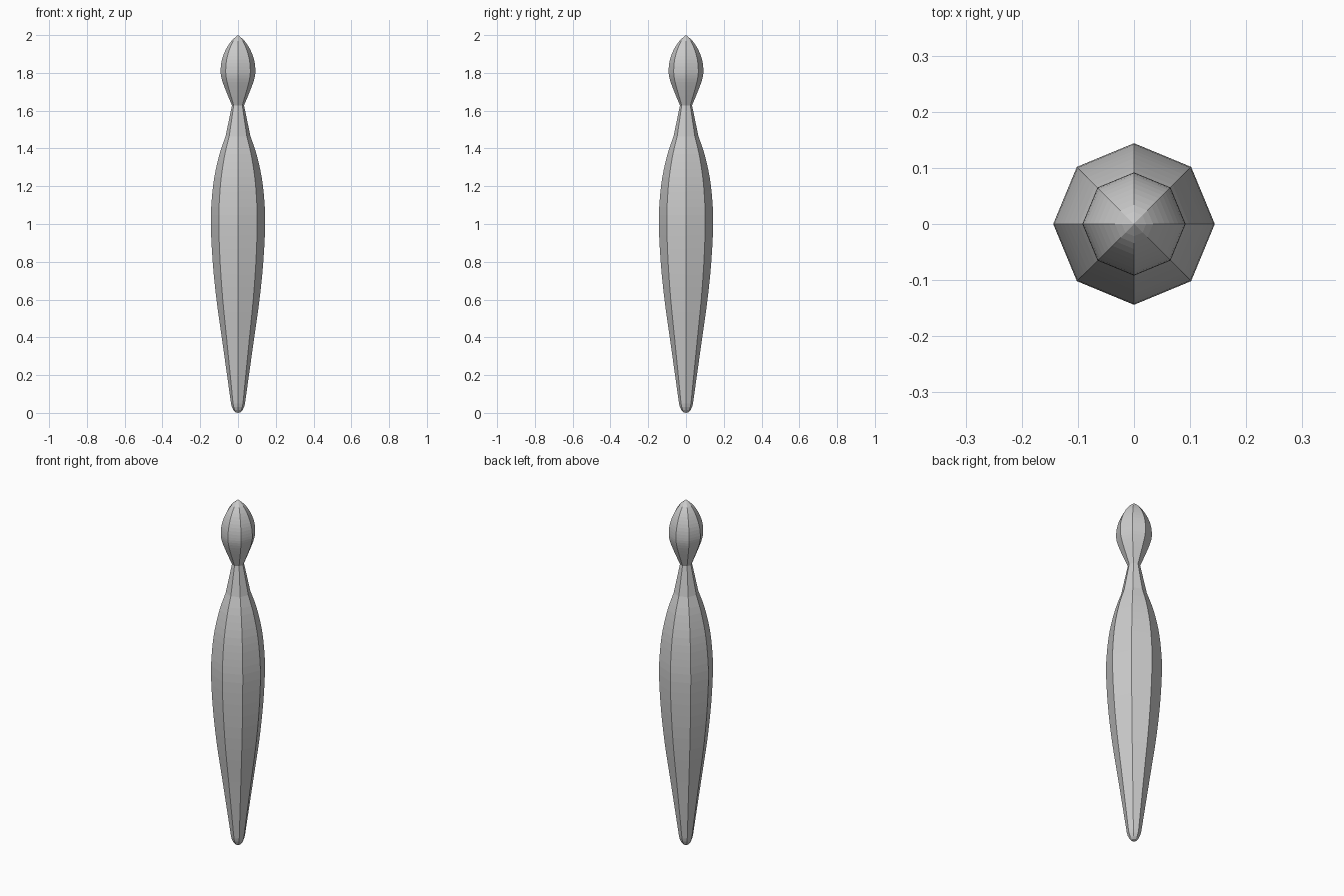
import bpy, bmesh
from math import cos, sin, pi

if "Cube" in bpy.data.objects:
    bpy.data.objects.remove(bpy.data.objects["Cube"])

SIDES = 8


def smooth_profile(pts, steps=3):
    """Catmull-Rom refinement of (radius, height) points."""
    p = [pts[0]] + pts + [pts[-1]]
    out = []
    for a, b, c, d in zip(p, p[1:], p[2:], p[3:]):
        for i in range(steps):
            t = i / steps
            out.append(tuple(max(0.0, 0.5 * (2*q + (r-o)*t + (2*o-5*q+4*r-s)*t*t + (3*q-o-3*r+s)*t**3))
                             for o, q, r, s in zip(a, b, c, d)))
    return out + [pts[-1]]


def lathe(name, profile):
    """Octagonal turned part, closed at both ends."""
    bm = bmesh.new()
    rings = []
    for r, z in profile:
        if r < 1e-4:
            rings.append([bm.verts.new((0, 0, z))] * SIDES)
        else:
            rings.append([bm.verts.new((r*cos(2*pi*k/SIDES), r*sin(2*pi*k/SIDES), z)) for k in range(SIDES)])
    for lo, hi in zip(rings, rings[1:]):
        for k in range(SIDES):
            n = (k + 1) % SIDES
            bm.faces.new(list(dict.fromkeys((lo[k], lo[n], hi[n], hi[k]))))
    for ring in (rings[0], rings[-1]):
        if ring[0] is not ring[1]:
            bm.faces.new(ring)
    bmesh.ops.recalc_face_normals(bm, faces=bm.faces)
    mesh = bpy.data.meshes.new(name)
    bm.to_mesh(mesh)
    bm.free()
    obj = bpy.data.objects.new(name, mesh)
    bpy.context.collection.objects.link(obj)
    return obj


# Tapered shaft with rounded foot
foot = [(0, 0), (0.013, 0.003), (0.024, 0.014), (0.032, 0.031)]
shaft = smooth_profile([(0.037, 0.05), (0.058, 0.2), (0.086, 0.4), (0.114, 0.6), (0.134, 0.8),
                        (0.144, 1.0), (0.139, 1.13), (0.125, 1.25), (0.098, 1.37), (0.066, 1.464)])
lathe("body", foot + shaft)

# Straight tapered neck
lathe("neck", [(0.066, 1.464), (0.032, 1.628)])

# Bulb with pointed tip
lathe("head", smooth_profile([(0.032, 1.628), (0.066, 1.71), (0.087, 1.77), (0.092, 1.815),
                              (0.085, 1.87), (0.064, 1.925), (0.034, 1.97), (0, 2.0)]))
